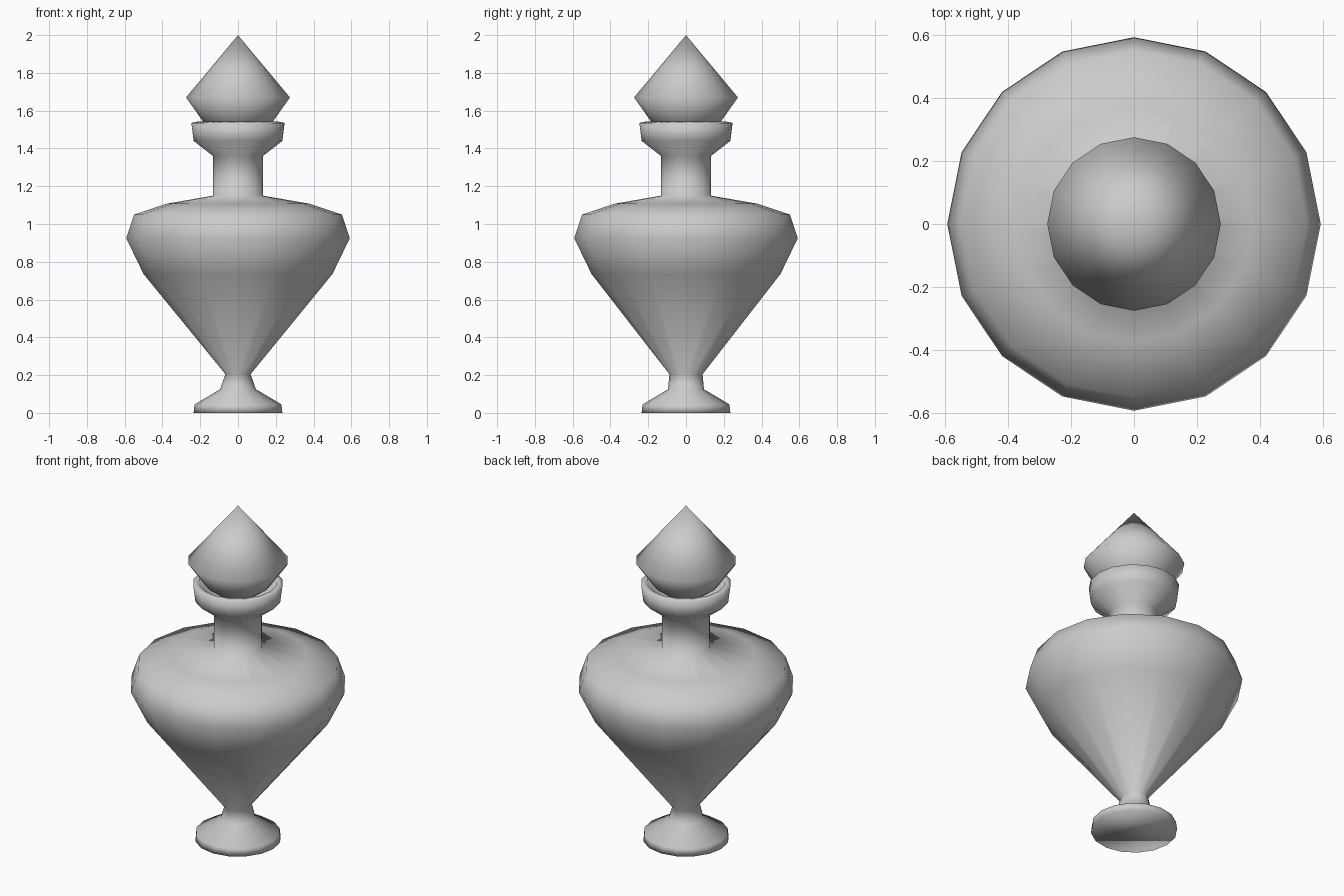
import bpy, bmesh
from math import cos, sin, tau

cube = bpy.data.objects.get("Cube")
if cube:
    bpy.data.objects.remove(cube)

SIDES = 16

stone = bpy.data.materials.new("plain grey")
stone.use_nodes = True
grey = (0.6, 0.6, 0.6, 1)
stone.diffuse_color = grey
stone.node_tree.nodes["Principled BSDF"].inputs["Base Color"].default_value = grey


def lathe(name, profile):
    """Spin (radius, height, x squash) rings; a zero radius makes a point."""
    bm = bmesh.new()
    rings = []
    for r, z, squash in profile:
        if r == 0:
            rings.append([bm.verts.new((0, 0, z))] * SIDES)
        else:
            angles = [tau * i / SIDES for i in range(SIDES)]
            rings.append([bm.verts.new((r * squash * cos(a), r * sin(a), z)) for a in angles])
    for low, high in zip(rings, rings[1:]):
        for i in range(SIDES):
            j = (i + 1) % SIDES
            corners = dict.fromkeys((low[i], low[j], high[j], high[i]))
            bm.faces.new(list(corners))
    # Close any open end with a flat cap
    for ring in (rings[0], rings[-1]):
        if ring[0] is not ring[1]:
            bm.faces.new(ring)
    bmesh.ops.recalc_face_normals(bm, faces=bm.faces)
    for face in bm.faces:
        face.smooth = True
    mesh = bpy.data.meshes.new(name)
    bm.to_mesh(mesh)
    bm.free()
    mesh.materials.append(stone)
    obj = bpy.data.objects.new(name, mesh)
    bpy.context.collection.objects.link(obj)
    return obj


# Foot, oval waist, belly, neck and hollow lip
lathe("urn_body", [
    (0.235, 0, 1), (0.23, 0.045, 1), (0.095, 0.125, 1), (0.088, 0.205, 0.76),
    (0.5, 0.735, 1), (0.592, 0.925, 1), (0.55, 1.05, 1), (0.375, 1.108, 1),
    (0.132, 1.15, 1), (0.132, 1.36, 1), (0.235, 1.44, 1), (0.247, 1.535, 1),
    (0.215, 1.542, 1), (0.19, 1.45, 1), (0.1, 1.38, 1),
])

# Pointed stopper
lathe("stopper", [
    (0, 1.4, 1), (0.18, 1.535, 1), (0.275, 1.67, 1), (0, 2, 1),
])
